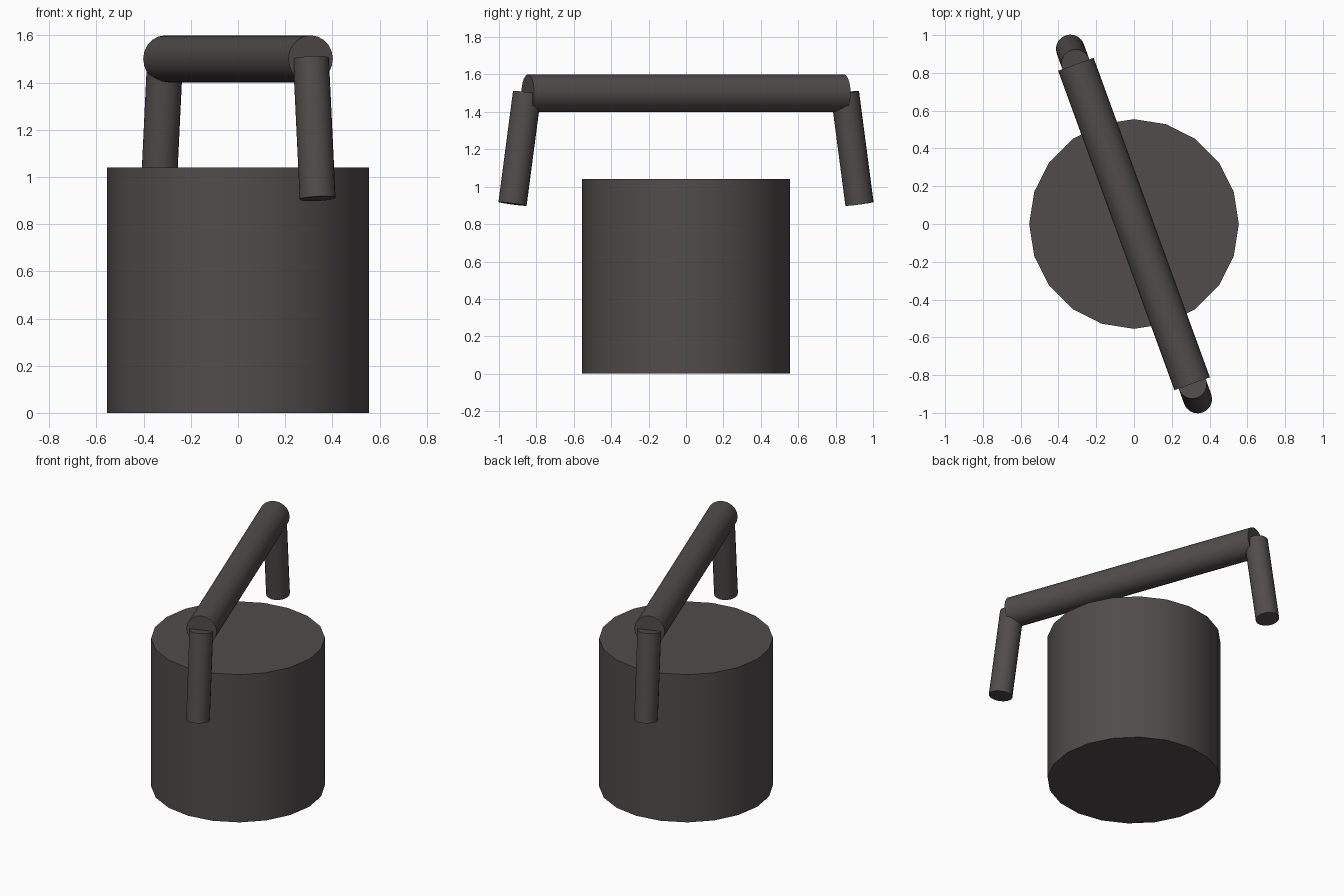
import bpy
from math import radians, sin, cos
from mathutils import Vector

cube = bpy.data.objects.get("Cube")
if cube:
    bpy.data.objects.remove(cube, do_unlink=True)

iron = bpy.data.materials.new("dark_iron")
iron.use_nodes = True
colour = (0.08, 0.072, 0.071, 1)
iron.diffuse_color = colour
iron.node_tree.nodes["Principled BSDF"].inputs["Base Color"].default_value = colour


def rod(name, start, end, radius):
    """Closed smooth-sided cylinder between two points."""
    start, end = Vector(start), Vector(end)
    axis = end - start
    bpy.ops.mesh.primitive_cylinder_add(
        vertices=20, radius=radius, depth=axis.length,
        location=(start + end) / 2,
        rotation=axis.to_track_quat('Z', 'Y').to_euler())
    obj = bpy.context.object
    obj.name = name
    obj.data.materials.append(iron)
    bpy.ops.object.shade_smooth_by_angle(angle=radians(30))
    return obj


# Direction of the bar seen from above, pointing to the front end
turn = radians(20)
along = Vector((sin(turn), -cos(turn), 0))


def on_bar(distance, height):
    return along * distance + Vector((0, 0, height))


# Drum body
rod("body", (0, 0, 0), (0, 0, 1.04), 0.555)

# Crossbar above the body
rod("crossbar", on_bar(-0.9, 1.5), on_bar(0.9, 1.5), 0.1)

# Splayed arms hanging from both ends
for name, side in (("front_arm", 1), ("back_arm", -1)):
    rod(name, on_bar(side * 0.987, 0.908), on_bar(side * 0.904, 1.502), 0.076)
